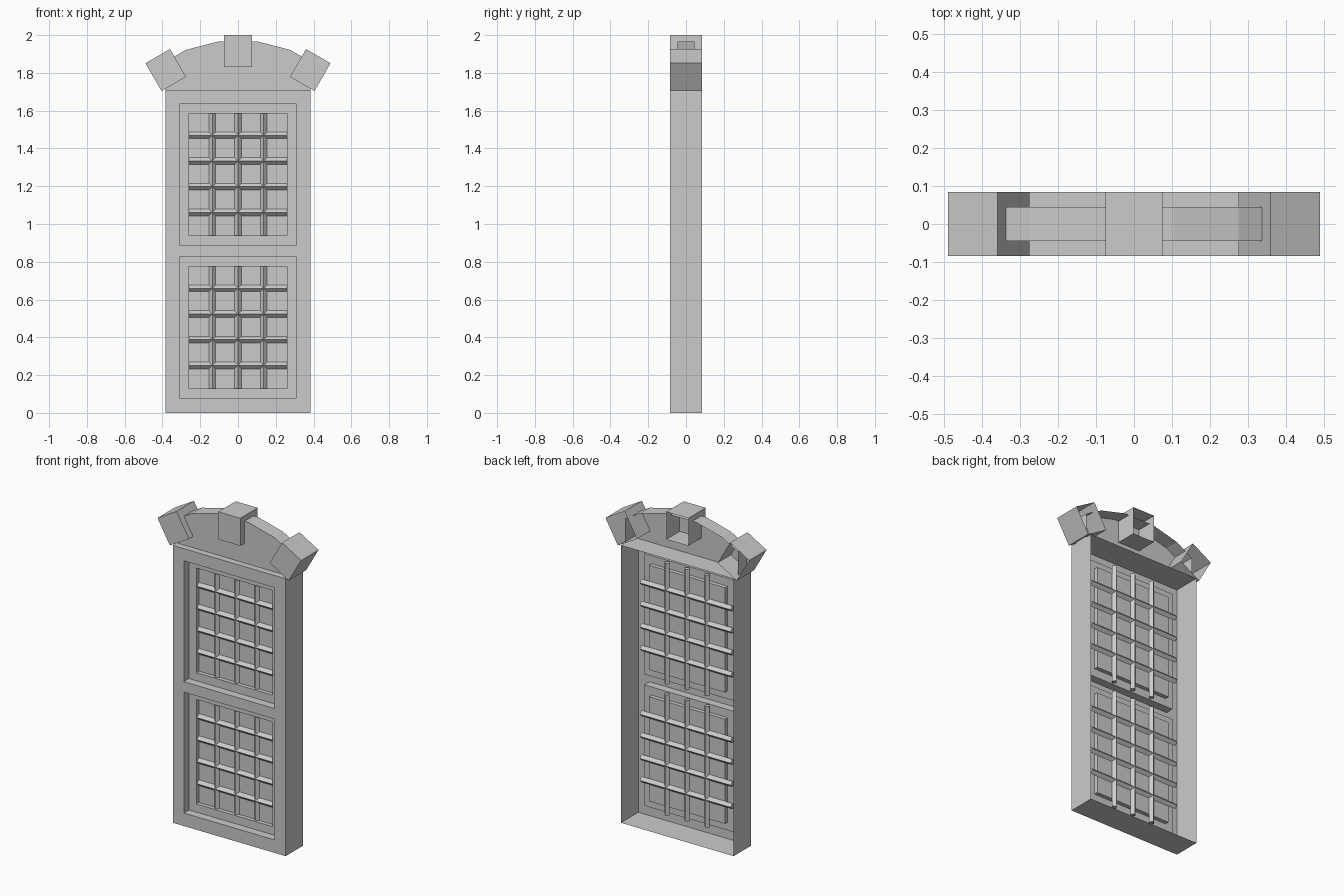
import bpy, bmesh, math
from mathutils import Matrix

if "Cube" in bpy.data.objects:
    bpy.data.objects.remove(bpy.data.objects["Cube"])

FRONT, BACK = -0.085, 0.085
HALF_W, TOP = 0.385, 1.71
WINDOWS = {"lower": (0.08, 0.825), "upper": (0.89, 1.635)}


def finish(name, bm):
    mesh = bpy.data.meshes.new(name)
    bm.to_mesh(mesh)
    bm.free()
    obj = bpy.data.objects.new(name, mesh)
    bpy.context.collection.objects.link(obj)
    return obj


def rect(hw, z0, z1):
    return [(-hw, z0), (hw, z0), (hw, z1), (-hw, z1)]


def ring(bm, pts, y):
    return [bm.verts.new((x, y, z)) for x, z in pts]


def bridge(bm, a, b, skip=()):
    n = len(a)
    for i in range(n):
        if i not in skip:
            j = (i + 1) % n
            bm.faces.new((a[i], a[j], b[j], b[i]))


def open_shell(name, pts, y0, y1, skip=()):
    """Front plate with a rim running back, open behind."""
    bm = bmesh.new()
    f, b = ring(bm, pts, y0), ring(bm, pts, y1)
    bm.faces.new(f)
    bridge(bm, b, f, skip)
    return finish(name, bm)


# Outer frame: hollow box, open at the back, with two openings in front
bm = bmesh.new()
outer = rect(HALF_W, 0, TOP)
bridge(bm, ring(bm, outer, BACK), ring(bm, outer, FRONT))
xs = [-HALF_W, -0.31, 0.31, HALF_W]
zs = [0, 0.08, 0.825, 0.89, 1.635, TOP]
for i in range(3):
    for k in range(5):
        if i == 1 and k in (1, 3):
            continue
        bm.faces.new([bm.verts.new((x, FRONT, z)) for x, z in (
            (xs[i], zs[k]), (xs[i + 1], zs[k]),
            (xs[i + 1], zs[k + 1]), (xs[i], zs[k + 1]))])
bmesh.ops.remove_doubles(bm, verts=bm.verts, dist=1e-5)
bmesh.ops.dissolve_limit(bm, angle_limit=0.01, verts=bm.verts, edges=bm.edges)
finish("outer_frame", bm)

for label, (z0, z1) in WINDOWS.items():
    # Stepped sash and glass pane
    bm = bmesh.new()
    big, small = rect(0.31, z0, z1), rect(0.26, z0 + 0.05, z1 - 0.05)
    rings = [ring(bm, big, FRONT), ring(bm, big, -0.035),
             ring(bm, small, -0.035), ring(bm, small, -0.01)]
    for a, b in zip(rings, rings[1:]):
        bridge(bm, a, b)
    bm.faces.new(rings[-1])
    finish(label + "_sash_and_glass", bm)

    # Diamond-section glazing bars
    bm = bmesh.new()
    mid = (z0 + z1) / 2

    def bar(x, z, length, turn):
        m = Matrix.Translation((x, -0.01, z)) @ Matrix.Rotation(turn, 4, 'Y')
        bmesh.ops.create_cone(bm, cap_ends=True, segments=4, radius1=0.018,
                              radius2=0.018, depth=length, matrix=m)

    for k in (-1, 0, 1):
        bar(k * 0.136, mid, z1 - z0, 0)
    for k in (-1.5, -0.5, 0.5, 1.5):
        bar(0, mid + 0.003 + k * 0.136, 0.62, math.pi / 2)
    finish(label + "_glazing_bars", bm)

# Arched head above the frame, open at the back and bottom
right = [(HALF_W, TOP), (HALF_W, 1.86), (0.275, 1.922), (0.105, 1.966)]
left = [(-x, z) for x, z in reversed(right)]
open_shell("arch_head", right + left, -0.045, 0.045, skip=(len(right) * 2 - 1,))

# Centre keystone and two tilted side blocks
open_shell("keystone", rect(0.075, 1.83, 2.0), FRONT, BACK)
for side, s in (("left", 1), ("right", -1)):
    a = math.radians(30) * s
    pts = [(-0.3825 * s + x * math.cos(a) - z * math.sin(a),
            1.815 + x * math.sin(a) + z * math.cos(a))
           for x, z in rect(0.075, -0.085, 0.085)]
    open_shell(side + "_arch_block", pts, FRONT, BACK)
